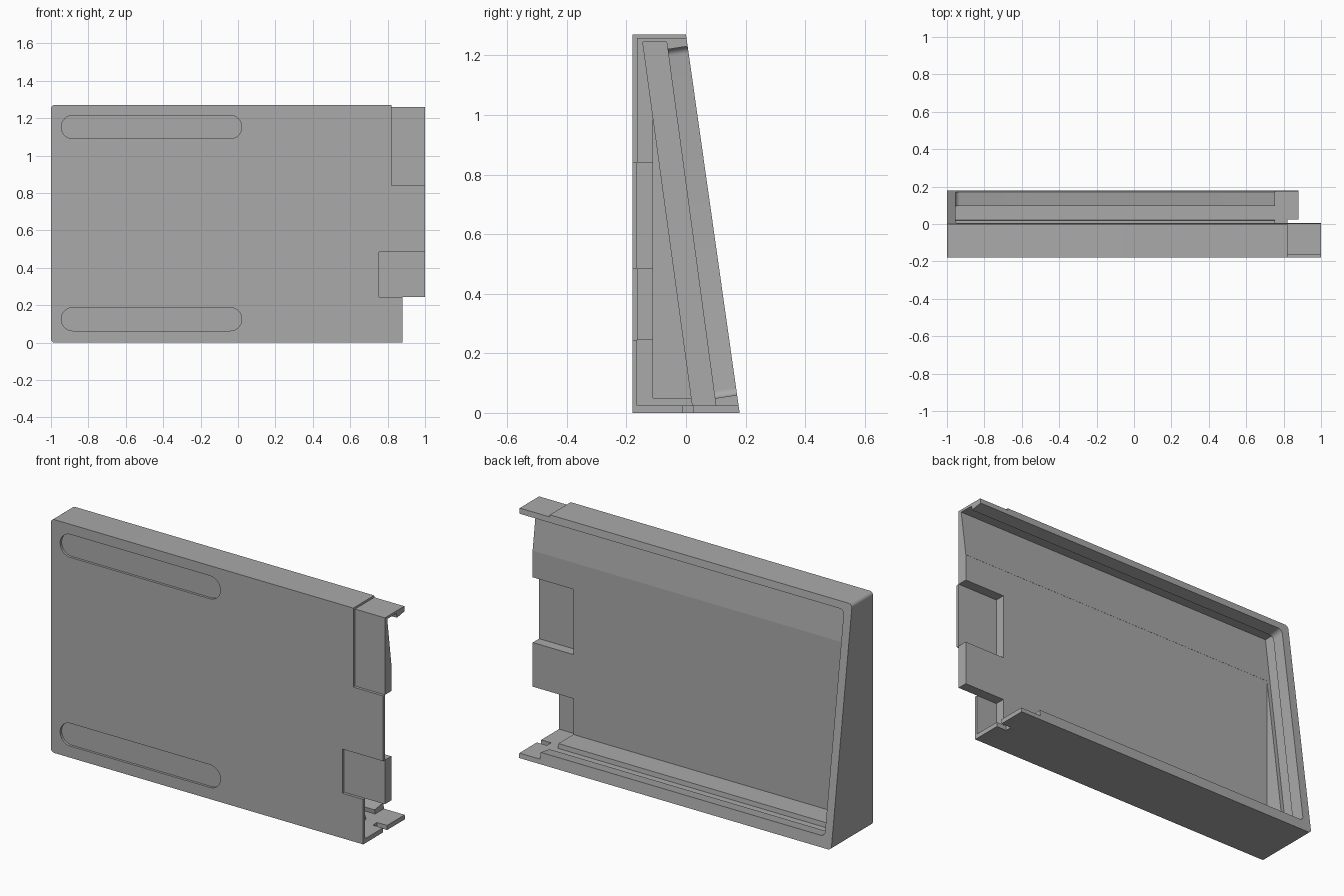
import bpy, bmesh, math
from mathutils import Vector

if "Cube" in bpy.data.objects:
    bpy.data.objects.remove(bpy.data.objects["Cube"])

grey = bpy.data.materials.new("plain_grey")
grey.use_nodes = True
colour = (0.4, 0.4, 0.4, 1)
grey.diffuse_color = colour
grey.node_tree.nodes["Principled BSDF"].inputs["Base Color"].default_value = colour


def prism(name, profile, axis, start, end, radius=0):
    """Extrude a profile along x (profile in y, z) or y (profile in x, z)."""
    bm = bmesh.new()
    place = (lambda a, b: (start, a, b)) if axis == "x" else (lambda a, b: (a, start, b))
    face = bm.faces.new([bm.verts.new(place(a, b)) for a, b in profile])
    out = bmesh.ops.extrude_face_region(bm, geom=[face])
    shift = Vector((end - start, 0, 0)) if axis == "x" else Vector((0, end - start, 0))
    bmesh.ops.translate(bm, vec=shift,
                        verts=[v for v in out["geom"] if isinstance(v, bmesh.types.BMVert)])
    if radius:
        # Round the corners of the closed end that run front to back
        corners = [e for e in bm.edges
                   if all(abs(v.co.x - start) < 1e-4 for v in e.verts)
                   and abs(e.verts[0].co.y - e.verts[1].co.y)
                   > 2 * abs(e.verts[0].co.z - e.verts[1].co.z)]
        bmesh.ops.bevel(bm, geom=corners, offset=radius, segments=6,
                        profile=0.5, affect="EDGES")
    bmesh.ops.recalc_face_normals(bm, faces=bm.faces)
    mesh = bpy.data.meshes.new(name)
    bm.to_mesh(mesh)
    bm.free()
    mesh.materials.append(grey)
    obj = bpy.data.objects.new(name, mesh)
    bpy.context.collection.objects.link(obj)
    return obj


def block(name, x0, x1, y0, y1, z0, z1):
    return prism(name, [(y0, z0), (y1, z0), (y1, z1), (y0, z1)], "x", x0, x1)


def pill(name, x0, x1, z0, z1, y0, y1):
    r, zc = (z1 - z0) / 2, (z0 + z1) / 2
    points = []
    for centre, first in ((x1 - r, -90), (x0 + r, 90)):
        for i in range(17):
            t = math.radians(first + i * 180 / 16)
            points.append((centre + r * math.cos(t), zc + r * math.sin(t)))
    return prism(name, points, "y", y0, y1)


# Wedge shell
shell = prism("wedge_case", [(-.18, 0), (.18, 0), (0, 1.27), (-.18, 1.27)], "x", -1, 1, .02)

FAR = 1.2
LAP = -.165
cutters = [
    # Hollow, slanted panel slot and back opening
    prism("hollow", [(-.11, .05), (.06, .05), (-.07, 1.0), (-.11, .985)], "x", -.955, FAR),
    prism("panel_slot", [(-.145, 1.245), (-.065, 1.245), (.1, .025), (.022, .025)],
          "x", -.975, FAR),
    prism("back_opening", [(.07, .045), (.25, .072), (.1, 1.245), (-.09, 1.216)],
          "x", -.955, FAR, .025),
    # Lap joints at the open end
    block("lower_lap", .755, FAR, LAP, .4, .025, .245),
    block("middle_lap", .755, FAR, LAP, -.02, .485, .84),
    block("front_lap", .755, FAR, -.3, LAP, .245, .485),
    block("upper_lap", .82, FAR, -.3, LAP, .84, 1.4),
    block("top_step", .82, FAR, -.3, .3, 1.259, 1.4),
    block("lower_end", .88, FAR, -.3, .4, -.1, .245),
    block("floor_notch", .82, FAR, -.012, .025, -.1, .04),
    # Foot recesses
    pill("upper_foot", -.945, .02, 1.09, 1.215, -.3, -.167),
    pill("lower_foot", -.945, .02, .063, .187, -.3, -.167),
]

for cutter in cutters:
    mod = shell.modifiers.new(cutter.name, "BOOLEAN")
    mod.operation = "DIFFERENCE"
    mod.solver = "EXACT"
    mod.object = cutter
    cutter.hide_render = True

# Bake the cuts and drop the cutters
graph = bpy.context.evaluated_depsgraph_get()
carved = bpy.data.meshes.new_from_object(shell.evaluated_get(graph))
shell.modifiers.clear()
shell.data = carved
for cutter in cutters:
    bpy.data.objects.remove(cutter)

bpy.ops.object.select_all(action="DESELECT")
shell.select_set(True)
bpy.context.view_layer.objects.active = shell
bpy.ops.object.shade_smooth_by_angle(angle=math.radians(25))
